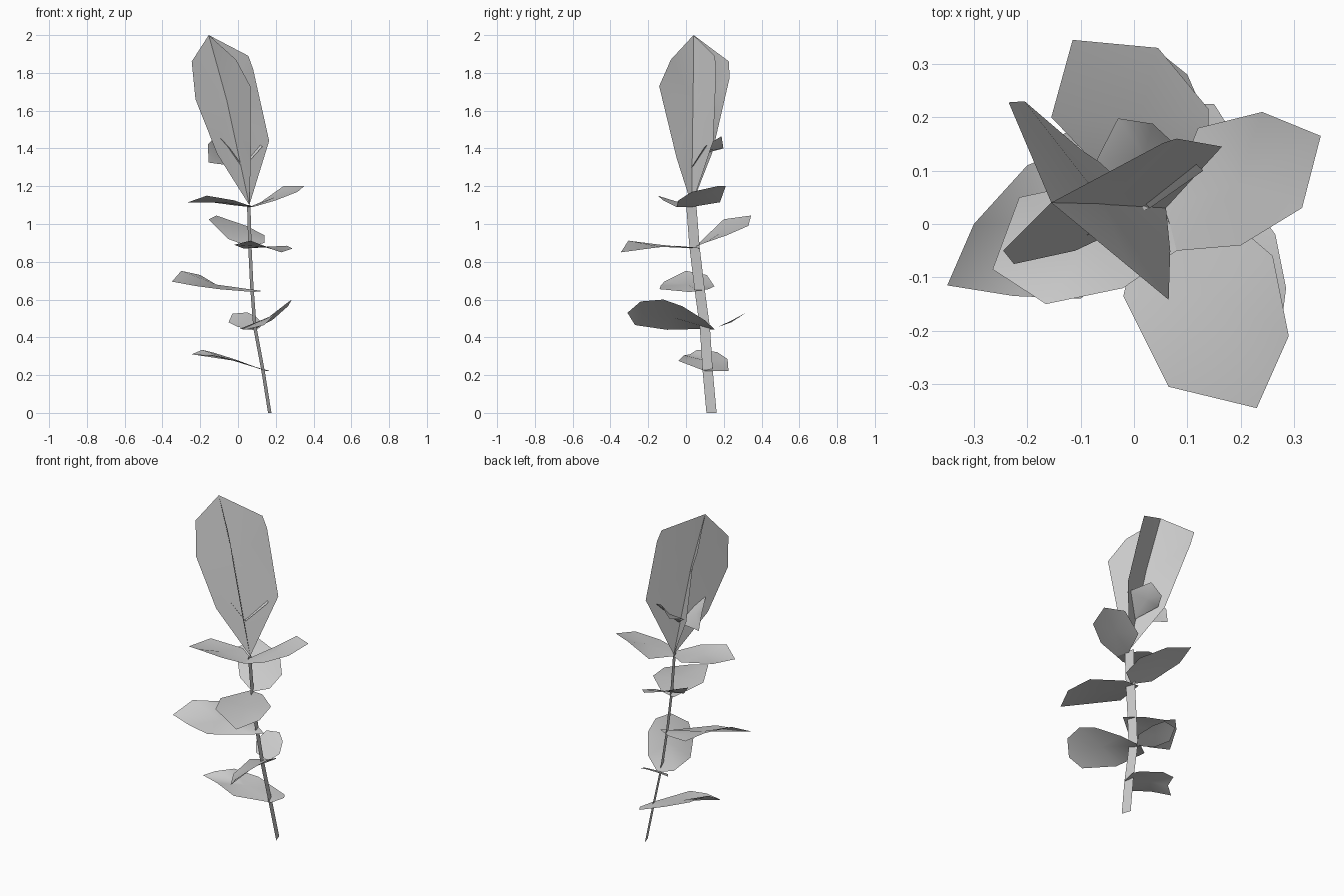
import bpy
from mathutils import Vector


def add_mesh(name, verts, faces):
    mesh = bpy.data.meshes.new(name)
    mesh.from_pydata([tuple(v) for v in verts], [], faces)
    mesh.update()
    for p in mesh.polygons:
        p.use_smooth = True
    ob = bpy.data.objects.new(name, mesh)
    bpy.context.scene.collection.objects.link(ob)
    return ob


def blade(name, *outline):
    """Thin leaf: an outline of a few points fanned around its middle."""
    pts = [Vector(p) for p in outline]
    n = len(pts)
    centre = sum(pts, Vector()) / n
    return add_mesh(name, pts + [centre], [(i, (i + 1) % n, n) for i in range(n)])


# stem: a flat ribbon following a gentle curve
path = [(.168, .135, 0), (.133, .115, .22), (.09, .1, .45), (.073, .07, .67),
        (.063, .045, .88), (.057, .028, 1.1)]
half = Vector((-.009, .027, 0))
rows = [Vector(p) + half * s for p in path for s in (-1, 1)]
add_mesh("stem", rows, [(2*i, 2*i+1, 2*i+3, 2*i+2) for i in range(len(path) - 1)])

# leaves, from the lowest to the highest
blade("leaf_lowest", (.15, .1, .222), (.172, .19, .221), (.15, .225, .222),
      (-.02, .22, .285), (-.14, .165, .322), (-.19, .06, .334),
      (-.245, .02, .31), (-.13, -.01, .305), (0, -.04, .275))
blade("leaf_low_front", (.08, .155, .44), (.18, .1, .49), (.265, -.02, .565),
      (.285, -.12, .6), (.27, -.24, .59), (.2, -.31, .53), (.14, -.27, .465),
      (.04, -.1, .44), (.01, .1, .445))
blade("leaf_low_back", (.1, .14, .44), (.135, .2, .47), (.1, .28, .505),
      (.05, .32, .532), (-.03, .31, .525), (-.05, .24, .48), (0, .17, .455))
blade("leaf_middle_left", (.13, .06, .645), (.03, .12, .655), (-.1, .15, .67),
      (-.2, .11, .73), (-.3, 0, .752), (-.35, -.115, .695),
      (-.225, -.135, .672), (-.1, -.14, .655), (.08, .02, .64))
blade("leaf_upper_front", (.03, .075, .87), (.12, .06, .875), (.26, -.06, .885),
      (.29, -.21, .87), (.23, -.345, .85), (.065, -.305, .912), (-.02, -.135, .89))
blade("leaf_upper_back", (.06, .05, .88), (.14, .1, .9), (.14, .215, .94),
      (.045, .33, .99), (-.115, .345, 1.045), (-.155, .2, 1.025), (-.05, .09, .92))
blade("leaf_top_right", (.06, .03, 1.09), (.12, .18, 1.115), (.24, .21, 1.2),
      (.35, .165, 1.2), (.315, .03, 1.17), (.2, -.04, 1.125), (.08, -.05, 1.09))
blade("leaf_top_left", (.06, .03, 1.09), (-.03, .09, 1.1), (-.215, .05, 1.125),
      (-.265, -.085, 1.115), (-.165, -.15, 1.15), (-.02, -.12, 1.125), (.08, -.05, 1.09))

# tall bud: two crossed blades sharing base and apex
base, apex = (.06, .03, 1.1), (-.155, .04, 2)
blade("bud_blade_wide", base, (.165, .145, 1.44), (.08, .16, 1.82), (.055, .152, 1.89),
      apex, (-.245, -.05, 1.86), (-.225, -.075, 1.66), (-.11, -.05, 1.37))
blade("bud_blade_cross", base, (.068, -.05, 1.35), (.065, -.142, 1.73), (-.01, -.08, 1.87),
      apex, (-.235, .228, 1.86), (-.205, .23, 1.77), (-.1, .14, 1.38))

# small young leaves pushing out of the bud
node = (.03, .03, 1.3)
blade("young_leaf_back", node, (.13, .1, 1.41), (.035, .188, 1.465),
      (-.03, .198, 1.4), (-.07, .12, 1.38))
blade("young_leaf_left", node, (-.155, .1, 1.325), (-.16, .08, 1.42),
      (-.11, -.03, 1.47), (-.05, -.005, 1.41))
